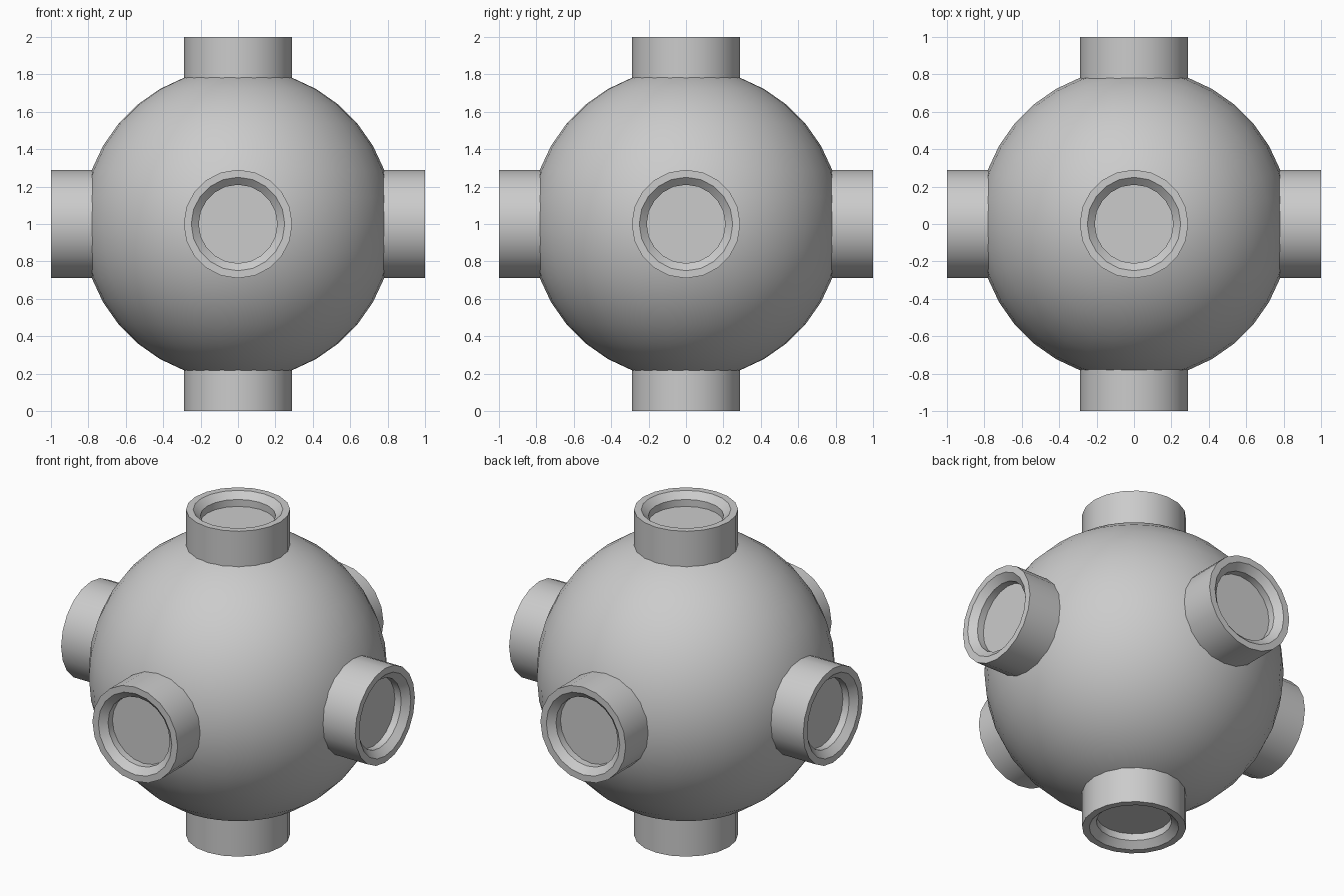
import bpy, bmesh
from math import cos, sin, tau, radians
from mathutils import Vector

if "Cube" in bpy.data.objects:
    bpy.data.objects.remove(bpy.data.objects["Cube"])

CENTRE = Vector((0, 0, 1))
SIDES = 20


def finish(obj):
    bpy.ops.object.select_all(action='DESELECT')
    obj.select_set(True)
    bpy.context.view_layer.objects.active = obj
    bpy.ops.object.shade_smooth_by_angle(angle=radians(30))


# spherical hub
bpy.ops.mesh.primitive_uv_sphere_add(segments=36, ring_count=18, radius=0.834, location=CENTRE)
hub = bpy.context.object
hub.name = "hub_sphere"
finish(hub)

# port profile (radius, distance from hub centre): wall, rim, chamfer, recess floor
PROFILE = [(0.29, 0.765), (0.29, 1.0), (0.25, 1.0), (0.21, 0.963), (0.21, 0.92)]


def port(name, axis):
    bm = bmesh.new()
    rings = [[bm.verts.new((r * cos(tau * i / SIDES), r * sin(tau * i / SIDES), h))
              for i in range(SIDES)] for r, h in PROFILE]
    for a, b in zip(rings, rings[1:]):
        for i in range(SIDES):
            j = (i + 1) % SIDES
            bm.faces.new((a[i], a[j], b[j], b[i]))
    bm.faces.new(rings[-1])
    bm.faces.new(rings[0][::-1])
    bmesh.ops.recalc_face_normals(bm, faces=bm.faces)
    mesh = bpy.data.meshes.new(name)
    bm.to_mesh(mesh)
    bm.free()
    obj = bpy.data.objects.new(name, mesh)
    bpy.context.collection.objects.link(obj)
    obj.location = CENTRE
    obj.rotation_mode = 'QUATERNION'
    obj.rotation_quaternion = Vector(axis).to_track_quat('Z', 'Y')
    finish(obj)


# six identical ports, one per axis direction
for name, axis in {
    "port_top": (0, 0, 1), "port_bottom": (0, 0, -1),
    "port_right": (1, 0, 0), "port_left": (-1, 0, 0),
    "port_back": (0, 1, 0), "port_front": (0, -1, 0),
}.items():
    port(name, axis)
